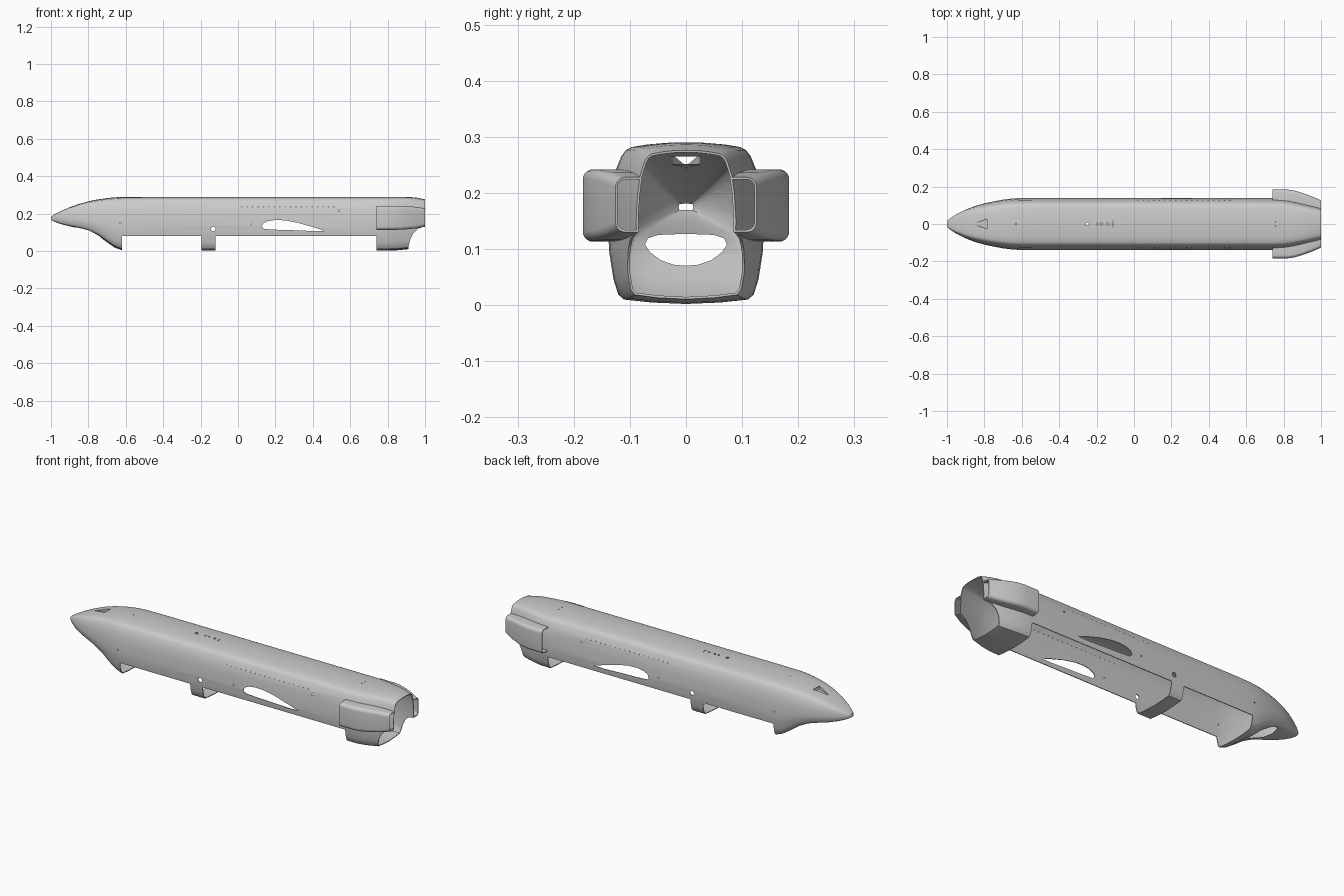
import bpy, bmesh, math
from mathutils import Vector

cube = bpy.data.objects.get("Cube")
if cube:
    bpy.data.objects.remove(cube, do_unlink=True)

grey = bpy.data.materials.new("plain grey")
grey.use_nodes = True
grey.diffuse_color = (0.6, 0.6, 0.6, 1)
grey.node_tree.nodes["Principled BSDF"].inputs["Base Color"].default_value = (0.6, 0.6, 0.6, 1)


def make(name, bm):
    bmesh.ops.recalc_face_normals(bm, faces=bm.faces)
    mesh = bpy.data.meshes.new(name)
    bm.to_mesh(mesh)
    bm.free()
    obj = bpy.data.objects.new(name, mesh)
    bpy.context.collection.objects.link(obj)
    mesh.materials.append(grey)
    return obj


def activate(obj):
    bpy.ops.object.select_all(action='DESELECT')
    obj.select_set(True)
    bpy.context.view_layer.objects.active = obj


def apply(obj, kind, **settings):
    mod = obj.modifiers.new(kind.title(), kind)
    for key, value in settings.items():
        setattr(mod, key, value)
    activate(obj)
    bpy.ops.object.modifier_apply(modifier=mod.name)


def loft(name, rings, closed):
    bm = bmesh.new()
    rows = [[bm.verts.new(p) for p in ring] for ring in rings]
    n = len(rows[0])
    for a, b in zip(rows, rows[1:]):
        for i in range(n if closed else n - 1):
            j = (i + 1) % n
            bm.faces.new((a[i], a[j], b[j], b[i]))
    return make(name, bm)


def prism(bm, outline, axis, lo, hi):
    """Closed prism: the outline lies across the axis, from lo to hi."""
    def place(p, t):
        return Vector({0: (t, p[0], p[1]), 1: (p[0], t, p[1]), 2: (p[0], p[1], t)}[axis])
    a = [bm.verts.new(place(p, lo)) for p in outline]
    b = [bm.verts.new(place(p, hi)) for p in outline]
    bm.faces.new(a)
    bm.faces.new(b[::-1])
    for i in range(len(a)):
        j = (i + 1) % len(a)
        bm.faces.new((a[i], b[i], b[j], a[j]))


def disc(u, v, r, n=16):
    return [(u + r * math.cos(k * math.tau / n), v + r * math.sin(k * math.tau / n)) for k in range(n)]


def box(x0, x1, z0, z1):
    return [(x0, z0), (x1, z0), (x1, z1), (x0, z1)]


# Hull stations: x, top, bottom, half width, height of the widest point
STATIONS = [
    (-1, .184, .166, .016, .175), (-.985, .194, .158, .029, .175), (-.95, .212, .145, .052, .174),
    (-.9, .234, .132, .077, .171), (-.85, .252, .122, .096, .166), (-.8, .266, .109, .11, .16),
    (-.75, .276, .084, .121, .154), (-.7, .283, .047, .13, .147), (-.66, .287, .019, .135, .141),
    (-.62, .289, .004, .138, .136), (-.5, .29, .002, .139, .135), (.74, .29, .002, .139, .135),
    (.8, .29, .002, .137, .135), (.85, .29, .004, .128, .138), (.91, .289, .01, .114, .142),
    (.95, .286, .02, .103, .146), (1, .276, .03, .089, .15)]
# Half section: fraction of the width, fraction of the height above or below
SECTION = [(0, 1), (.25, .995), (.5, .975), (.7, .945), (.77, .91), (.83, .84), (.92, .64),
           (.97, .36), (1, 0), (.985, -.3), (.93, -.67), (.87, -.87), (.8, -.94), (.45, -.98), (0, -1)]


def hull_ring(station):
    x, top, bottom, width, mid = station
    half = [(x, u * width, mid + s * ((top - mid) if s > 0 else (mid - bottom))) for u, s in SECTION]
    return half + [(x, -y, z) for _, y, z in half[-2:0:-1]]


def hull_width(x):
    for a, b in zip(STATIONS, STATIONS[1:]):
        if a[0] <= x <= b[0]:
            return a[3] + (b[3] - a[3]) * (x - a[0]) / (b[0] - a[0])


hull = loft("fuselage_shell", [hull_ring(s) for s in STATIONS], True)
apply(hull, 'SOLIDIFY', thickness=.004, offset=-1)


def cut(build):
    bm = bmesh.new()
    build(bm)
    cutter = make("cutter", bm)
    cutter.hide_render = True
    apply(hull, 'BOOLEAN', operation='DIFFERENCE', object=cutter, solver='EXACT')
    bpy.data.objects.remove(cutter, do_unlink=True)


# Open belly bays and the swept lower edge of the tail
def bays(bm):
    prism(bm, box(-.62, -.195, -.1, .08), 1, -.3, .3)
    prism(bm, box(-.12, .74, -.1, .08), 1, -.3, .3)
    prism(bm, [(.91, -.1), (.912, .025), (.922, .065), (.937, .095), (.96, .118),
               (1, .133), (1.1, .135), (1.1, -.1)], 1, -.3, .3)


# Wing slot, cross hole and small fastener holes in the sides
def side_holes(bm):
    prism(bm, [(.128, .13), (.135, .148), (.16, .16), (.2, .166), (.25, .164), (.32, .151), (.4, .128),
               (.46, .108), (.4, .107), (.3, .111), (.2, .114), (.14, .118)], 1, -.3, .3)
    prism(bm, disc(-.132, .118, .012), 1, -.3, .3)
    for x, z in ((-.63, .15), (.07, .146), (.54, .215)):
        prism(bm, disc(x, z, .004, 8), 1, -.3, .3)
    for k in range(18):
        prism(bm, disc(.02 + k * .029, .237, .002, 6), 1, -.3, .3)


# Chin intake, crown holes and nose duct opening
def crown_holes(bm):
    half = [(.05, .125), (.068, .119), (.073, .108), (.064, .094), (.045, .08), (.022, .072)]
    prism(bm, [(0, .127)] + half + [(0, .07)] + [(-y, z) for y, z in half[::-1]], 0, -.93, -.66)
    for x, r in ((-.25, .009), (-.197, .005), (-.175, .006), (-.14, .006), (-.113, .004), (-.63, .003)):
        prism(bm, disc(x, 0, r, 12), 2, .2, .35)
    for y in (-.012, .012):
        prism(bm, disc(-.113, y, .003, 8), 2, .2, .35)
        prism(bm, disc(.757, y, .003, 8), 2, .2, .35)
    prism(bm, [(-.865, 0), (-.785, -.026), (-.785, .026)], 2, .235, .35)


for job in (bays, side_holes, crown_holes):
    cut(job)

# Recessed ramp of the nose duct, with two side walls
bm = bmesh.new()
tip = bm.verts.new((-.865, 0, .246))
low = [bm.verts.new((-.785, y, .251)) for y in (-.026, .026)]
high = [bm.verts.new((-.785, y, .268)) for y in (-.026, .026)]
bm.faces.new((tip, low[0], low[1]))
for a, b in zip(low, high):
    bm.faces.new((tip, a, b))
ramp = make("nose_duct_ramp", bm)
apply(ramp, 'SOLIDIFY', thickness=.002, offset=0)

# Side fairings: open-ended ducts over the tapering tail
FAIRING = [(.74, .182, .115, .24), (.82, .182, .115, .24), (.86, .176, .116, .24),
           (.9, .164, .118, .238), (.95, .146, .123, .234), (1, .124, .132, .226)]
parts = [hull, ramp]
for side, name in ((1, "left_tail_fairing"), (-1, "right_tail_fairing")):
    rings = []
    for x, out, low_z, high_z in FAIRING:
        root, r = hull_width(x) - .004, .016
        arc = [(out - r + r * math.sin(a), high_z - r + r * math.cos(a))
               for a in (k * math.pi / 10 for k in range(6))]
        lower = [(y, low_z + high_z - z) for y, z in arc[::-1]]
        path = [(root - .006, high_z)] + arc + lower + [(root, low_z)]
        rings.append([(x, side * y, z) for y, z in path])
    fairing = loft(name, rings, False)
    apply(fairing, 'SOLIDIFY', thickness=.004, offset=0)
    parts.append(fairing)

for obj in parts:
    activate(obj)
    bpy.ops.object.shade_smooth_by_angle(angle=math.radians(35))
